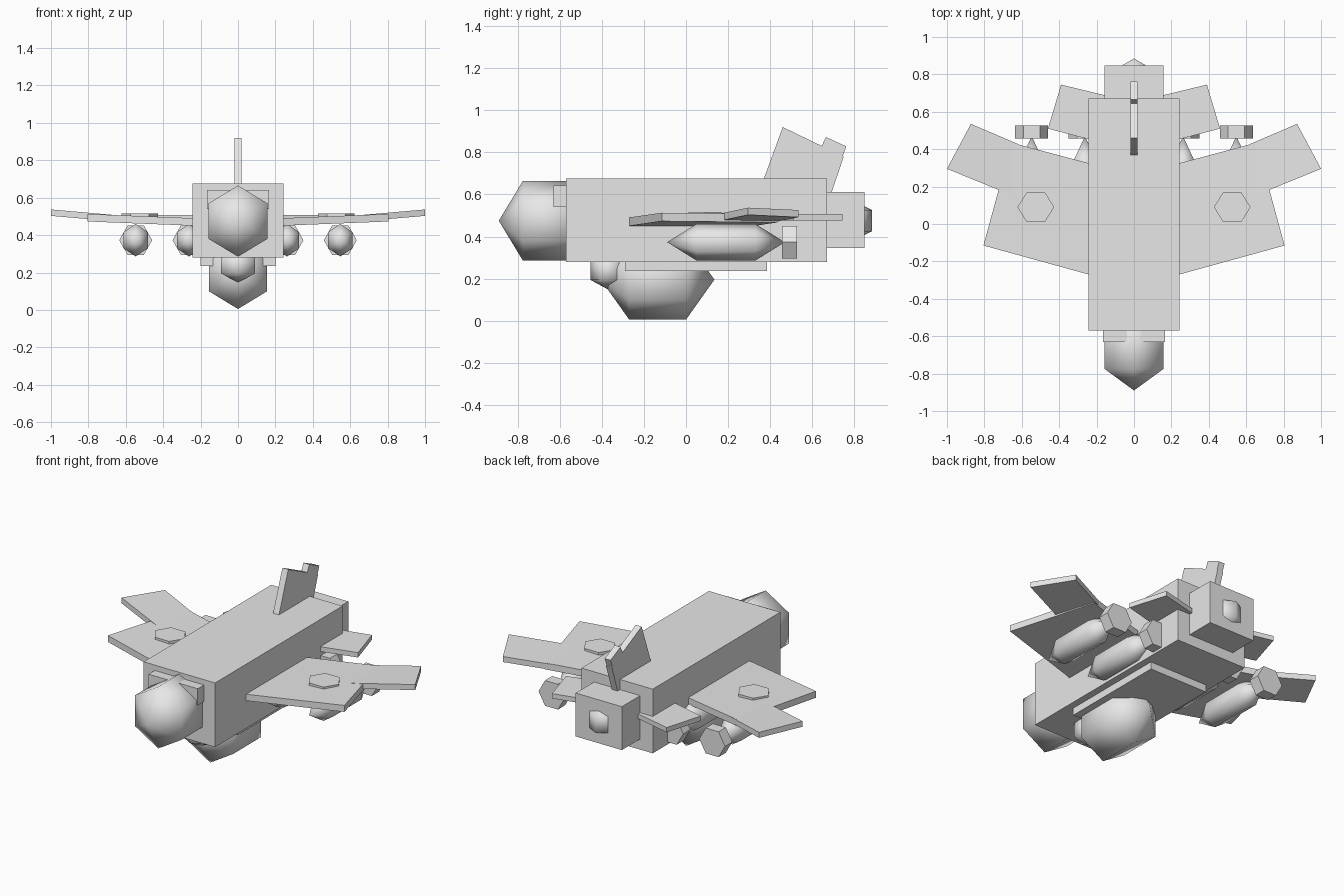
import bpy, bmesh, math
from mathutils import Vector

if "Cube" in bpy.data.objects:
    bpy.data.objects.remove(bpy.data.objects["Cube"])

grey = bpy.data.materials.new("plain_grey")
grey.diffuse_color = (0.8, 0.8, 0.8, 1)
grey.use_nodes = True
grey.node_tree.nodes["Principled BSDF"].inputs["Base Color"].default_value = grey.diffuse_color


def finish(name, bm, smooth=False):
    bmesh.ops.recalc_face_normals(bm, faces=bm.faces)
    me = bpy.data.meshes.new(name)
    bm.to_mesh(me)
    bm.free()
    me.materials.append(grey)
    me.polygons.foreach_set("use_smooth", [smooth] * len(me.polygons))
    ob = bpy.data.objects.new(name, me)
    bpy.context.collection.objects.link(ob)
    return ob


def prism(name, low, high):
    """Solid between two matching outlines."""
    bm = bmesh.new()
    a = [bm.verts.new(p) for p in low]
    b = [bm.verts.new(p) for p in high]
    n = len(a)
    bm.faces.new(a[::-1])
    bm.faces.new(b)
    for i in range(n):
        j = (i + 1) % n
        bm.faces.new((a[i], a[j], b[j], b[i]))
    return finish(name, bm)


def box(name, x, y, z):
    c = [(x[0], y[0]), (x[1], y[0]), (x[1], y[1]), (x[0], y[1])]
    return prism(name, [(*p, z[0]) for p in c], [(*p, z[1]) for p in c])


def bulb(name, centre, length, rx, r2, axis):
    """Smooth six-sided three-band ball; length is half the pole distance."""
    bm = bmesh.new()
    c = Vector(centre)

    def pt(a, t):
        u, v = rx * math.sin(a), r2 * math.cos(a)
        return bm.verts.new(c + (Vector((u, t, v)) if axis == "y" else Vector((u, v, t))))
    rings = [[pt(i * math.pi / 3, s * length / 2) for i in range(6)] for s in (-1, 1)]
    poles = [bm.verts.new(c + Vector((0, s, 0) if axis == "y" else (0, 0, s))) for s in (-length, length)]
    for i in range(6):
        j = (i + 1) % 6
        bm.faces.new((rings[0][i], rings[0][j], rings[1][j], rings[1][i]))
        for ring, pole in zip(rings, poles):
            bm.faces.new((ring[i], ring[j], pole))
    return finish(name, bm, True)


def panel(name, outline, side, z_in, z_out, thick):
    """Wing panel whose height rises linearly with distance from the centre line."""
    xs = [p[0] for p in outline]
    x0, x1 = min(xs), max(xs)

    def height(x):
        return z_in + (z_out - z_in) * (x - x0) / (x1 - x0)
    top = [(side * x, y, height(x)) for x, y in outline]
    return prism(name, [(x, y, z - thick) for x, y, z in top], top)


def fin(name, outline, half):
    return prism(name, [(-half, y, z) for y, z in outline], [(half, y, z) for y, z in outline])


# Fuselage, nose and tail
box("fuselage", (-0.243, 0.243), (-0.57, 0.67), (0.28, 0.675))
bulb("nose", (0, -0.66, 0.475), 0.23, 0.182, 0.19, "y")
box("nose_collar", (-0.167, 0.167), (-0.63, -0.55), (0.54, 0.642))
box("tail_block", (-0.157, 0.157), (0.6, 0.848), (0.345, 0.612))
bulb("tail_bulb", (0, 0.785, 0.475), 0.1, 0.1, 0.1, "z")

# Belly
box("belly_plate", (-0.2, 0.2), (-0.29, 0.385), (0.235, 0.3))
bulb("belly_pod", (0, -0.135, 0.195), 0.27, 0.18, 0.19, "y")
bulb("chin_bulb", (0, -0.37, 0.24), 0.092, 0.104, 0.085, "z")

# Tail fin and its tip block
fin("tail_fin", [(0.37, 0.675), (0.46, 0.92), (0.75, 0.78), (0.675, 0.56), (0.37, 0.6)], 0.02)
fin("fin_tip", [(0.645, 0.83), (0.665, 0.873), (0.762, 0.828), (0.742, 0.775), (0.62, 0.77)], 0.02)

for label, s in (("left", -1), ("right", 1)):
    # Wings
    panel(label + "_wing", [(0.1, -0.309), (0.805, -0.115), (0.655, 0.435), (0.1, 0.287)],
          s, 0.485, 0.513, 0.04)
    panel(label + "_wing_tip", [(0.62, 0.14), (1.0, 0.295), (0.872, 0.535), (0.56, 0.402)],
          s, 0.499, 0.537, 0.034)
    panel(label + "_tailplane", [(0.1, 0.416), (0.46, 0.51), (0.39, 0.745), (0.1, 0.675)],
          s, 0.507, 0.507, 0.03)
    # Hexagonal wing cap
    hexagon = [(s * 0.525 + 0.098 * math.cos(i * math.pi / 3),
                0.09 + 0.091 * math.sin(i * math.pi / 3)) for i in range(6)]
    prism(label + "_wing_cap", [(*p, 0.47) for p in hexagon], [(*p, 0.516) for p in hexagon])
    # Slung pods with hexagonal end plates
    for place, x in (("inner", 0.262), ("outer", 0.547)):
        bulb(f"{label}_{place}_pod", (s * x, 0.19, 0.373), 0.28, 0.075, 0.087, "y")
        ring = [(s * x + 0.088 * math.cos(i * math.pi / 3),
                 0.373 + 0.09 * math.sin(i * math.pi / 3)) for i in range(6)]
        prism(f"{label}_{place}_pod_end", [(a, 0.457, b) for a, b in ring],
              [(a, 0.527, b) for a, b in ring])
